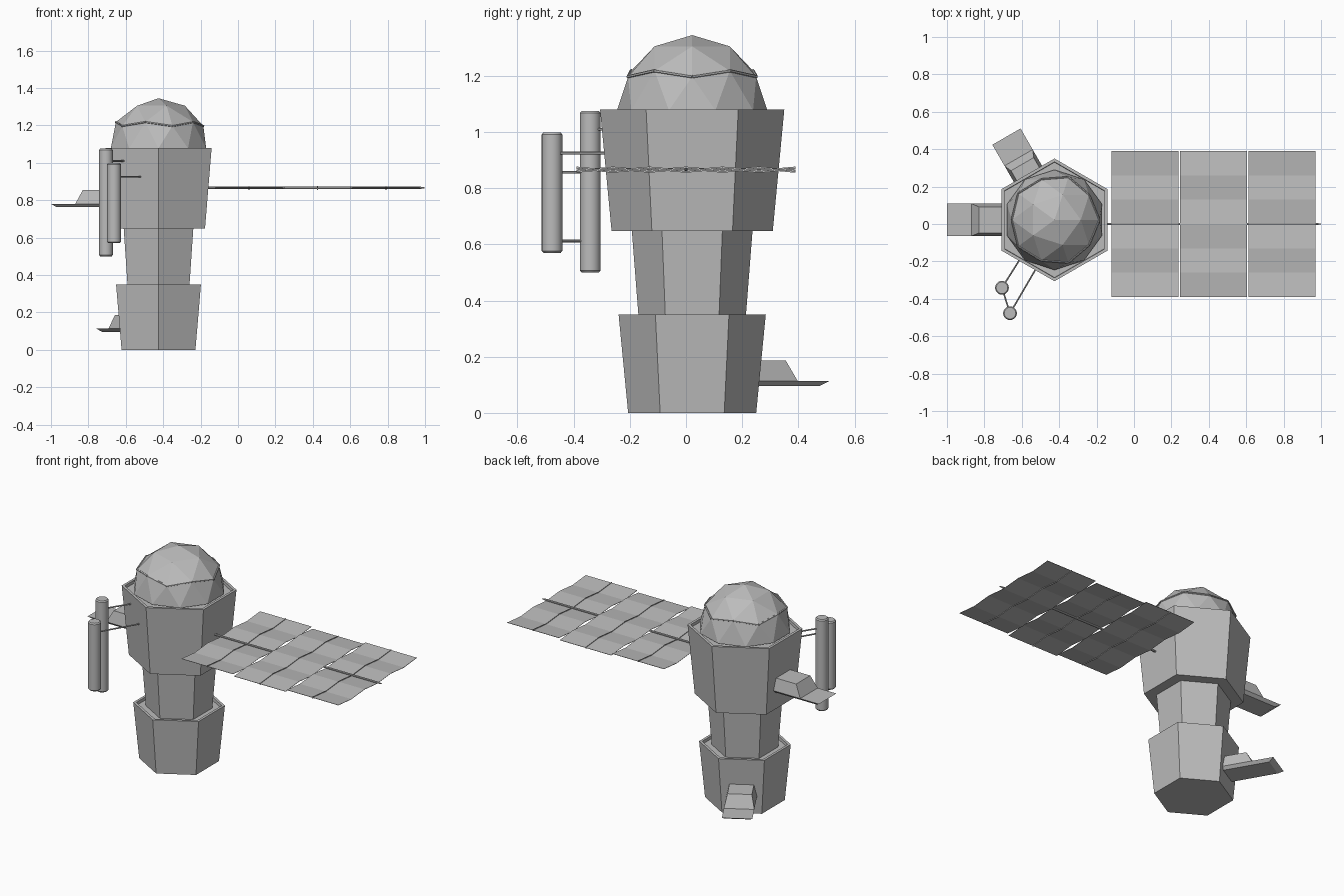
import bpy, bmesh, math
from mathutils import Vector, Matrix

if "Cube" in bpy.data.objects:
    bpy.data.objects.remove(bpy.data.objects["Cube"])

CX, CY = -0.425, 0.022          # axis of the tower
mat = bpy.data.materials.new("light_grey")
mat.diffuse_color = (0.5, 0.5, 0.5, 1)
mat.use_nodes = True
mat.node_tree.nodes["Principled BSDF"].inputs["Base Color"].default_value = mat.diffuse_color


def finish(bm, name):
    bmesh.ops.recalc_face_normals(bm, faces=bm.faces)
    me = bpy.data.meshes.new(name)
    bm.to_mesh(me)
    bm.free()
    me.materials.append(mat)
    ob = bpy.data.objects.new(name, me)
    bpy.context.collection.objects.link(ob)
    return ob


def loft(bm, rings):
    """Skin a list of vertex rings and cap both ends."""
    vs = [[bm.verts.new(p) for p in ring] for ring in rings]
    n = len(vs[0])
    for a, b in zip(vs, vs[1:]):
        for i in range(n):
            j = (i + 1) % n
            bm.faces.new((a[i], a[j], b[j], b[i]))
    bm.faces.new(vs[0][::-1])
    bm.faces.new(vs[-1])


def ring(x, y, z, r, n, start=0.0):
    return [(x + r * math.cos(start + 2 * math.pi * i / n),
             y + r * math.sin(start + 2 * math.pi * i / n), z) for i in range(n)]


def rod(bm, p, q, r=0.005, n=6):
    p, q = Vector(p), Vector(q)
    d = q - p
    m = Matrix.Translation((p + q) / 2) @ d.to_track_quat('Z', 'Y').to_matrix().to_4x4()
    bmesh.ops.create_cone(bm, cap_ends=True, segments=n, radius1=r, radius2=r,
                          depth=d.length, matrix=m)


# Hexagonal modules, each with a thin raised rim
def module(name, z0, z1, r0, r1, rim=True):
    bm = bmesh.new()
    prof = [(z0, r0), (z1, r1)]
    if rim:
        prof += [(z1, r1 - 0.018), (z1 - 0.018, r1 - 0.02)]
    loft(bm, [ring(CX, CY, z, r, 6, math.pi / 2) for z, r in prof])
    finish(bm, name)


module("lower_module", 0.0, 0.35, 0.228, 0.262)
module("neck_module", 0.33, 0.65, 0.19, 0.215, False)
module("upper_module", 0.648, 1.08, 0.287, 0.328)

# Faceted dome with a zigzag seam band
R, DZ = 0.268, 1.077
bm = bmesh.new()
bmesh.ops.create_icosphere(bm, subdivisions=2, radius=R,
                           matrix=Matrix.Translation((CX, CY, DZ)))
bmesh.ops.delete(bm, geom=[v for v in bm.verts if v.co.z < DZ - 0.05], context='VERTS')
finish(bm, "dome")
seam = []
for i in range(10):
    a = i * math.pi / 5
    r, h = (0.8944, 0.4472) if i % 2 == 0 else (0.8507, 0.5257)
    seam.append((CX + R * r * math.cos(a), CY + R * r * math.sin(a), DZ + R * h))
bm = bmesh.new()
for i in range(10):
    rod(bm, seam[i], seam[(i + 1) % 10], 0.006)
finish(bm, "dome_seam")

# Rippled solar panels with thin ribs
PZ = 0.866
for k in range(3):
    x0 = -0.12 + 0.366 * k
    x1 = x0 + 0.358
    sign = -1 if k == 1 else 1
    wave = [(-0.39 + 0.13 * i, PZ + sign * 0.006 * (-1) ** i) for i in range(7)]

    def strip(name, xa, xb, t):
        b = bmesh.new()
        loft(b, [[(xa, y, z - t), (xb, y, z - t), (xb, y, z + t), (xa, y, z + t)]
                 for y, z in wave])
        finish(b, name)

    xm = (x0 + x1) / 2
    strip(f"solar_panel_{k + 1}", x0, x1, 0.001)
    strip(f"panel_rib_{k + 1}", xm - 0.002, xm + 0.002, 0.005)

# Boom carrying the panels, with a pointed tip
bm = bmesh.new()
loft(bm, [[(x, r * math.cos(a), PZ + r * math.sin(a))
           for a in [i * math.pi / 4 for i in range(8)]]
          for x, r in ((-0.18, 0.006), (0.975, 0.006), (1.0, 0.002))])
finish(bm, "panel_boom")

# Upright tanks with softened ends
T1, T2 = (-0.706, -0.341), (-0.663, -0.477)
for name, (x, y), z0, z1 in (("tall_tank", T1, 0.50, 1.075), ("short_tank", T2, 0.57, 0.998)):
    bm = bmesh.new()
    prof = [(z0, 0.031), (z0 + 0.007, 0.037), (z1 - 0.007, 0.037), (z1, 0.031)]
    loft(bm, [ring(x, y, z, r, 20) for z, r in prof])
    ob = finish(bm, name)
    bpy.context.view_layer.objects.active = ob
    ob.select_set(True)
    bpy.ops.object.shade_smooth_by_angle(angle=math.radians(30))
    ob.select_set(False)

# Struts between the tanks and the tower
bm = bmesh.new()
rod(bm, (*T1, 1.01), (-0.595, -0.165, 1.01))
rod(bm, (*T2, 0.925), (-0.51, -0.215, 0.925))
for z in (0.857, 0.612):
    rod(bm, (*T1, z), (*T2, z))
finish(bm, "tank_struts")


# Landing platforms with a sloped hangar at the wall
def platform(name, angle, z, reach, wall):
    c, s = math.cos(angle), math.sin(angle)

    def quad(d0, d1, w, h):
        return [(CX + c * d - s * t, CY + s * d + c * t, h)
                for d, t in ((d0, -w), (d1, -w), (d1, w), (d0, w))]

    inner = wall - 0.03
    bm = bmesh.new()
    loft(bm, [quad(inner, reach - 0.03, 0.07, z - 0.017), quad(inner, reach, 0.087, z)])
    finish(bm, name + "_deck")
    bm = bmesh.new()
    loft(bm, [quad(inner, reach - 0.13, 0.087, z), quad(inner, reach - 0.17, 0.07, z + 0.074)])
    finish(bm, name + "_hangar")


platform("upper_platform", math.pi, 0.780, 0.575, 0.259)
platform("lower_platform", math.radians(120), 0.113, 0.514, 0.205)
